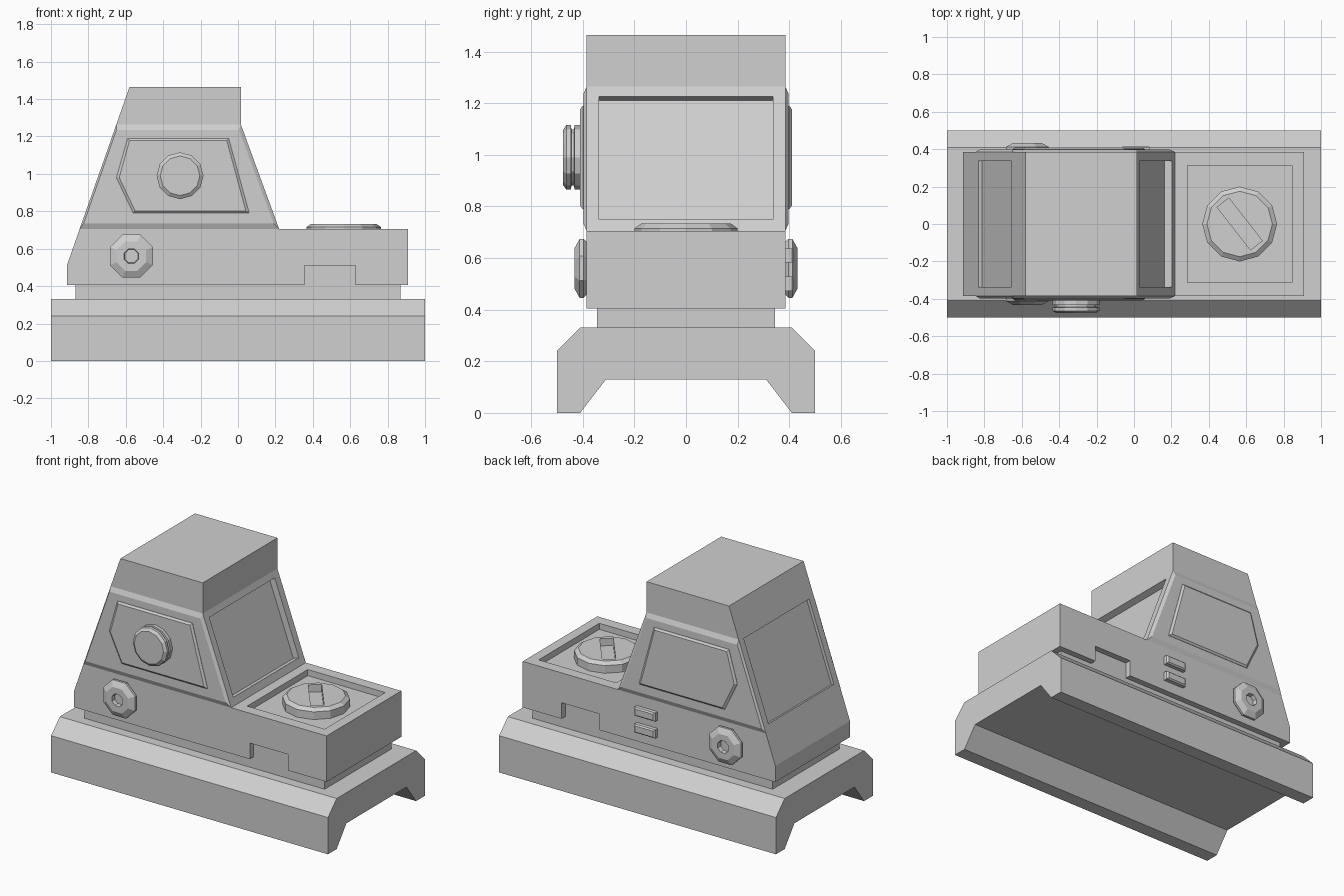
import bpy, bmesh, math
from mathutils import Vector, Matrix

cube = bpy.data.objects.get("Cube")
if cube:
    bpy.data.objects.remove(cube, do_unlink=True)

GREY = (0.63, 0.63, 0.63, 1)
mat = bpy.data.materials.new("plain grey")
mat.use_nodes = True
mat.diffuse_color = GREY
mat.node_tree.nodes["Principled BSDF"].inputs["Base Color"].default_value = GREY


def finish(name, bm):
    bmesh.ops.recalc_face_normals(bm, faces=bm.faces)
    mesh = bpy.data.meshes.new(name)
    bm.to_mesh(mesh)
    bm.free()
    mesh.materials.append(mat)
    obj = bpy.data.objects.new(name, mesh)
    bpy.context.collection.objects.link(obj)
    return obj


def loft(name, rings):
    """Skin a list of equal-length point rings and cap both ends."""
    bm = bmesh.new()
    rows = [[bm.verts.new(p) for p in ring] for ring in rings]
    n = len(rows[0])
    for a, b in zip(rows, rows[1:]):
        for i in range(n):
            j = (i + 1) % n
            bm.faces.new((a[i], a[j], b[j], b[i]))
    bm.faces.new(rows[0])
    bm.faces.new(rows[-1])
    return finish(name, bm)


def at_y(points, y):
    return [(x, y, z) for x, z in points]


def box(name, center, size, tilt=0.0):
    bm = bmesh.new()
    m = (Matrix.Translation(center) @ Matrix.Rotation(tilt, 4, 'Y')
         @ Matrix.Diagonal((*size, 1)))
    bmesh.ops.create_cube(bm, size=1, matrix=m)
    return finish(name, bm)


def turned(name, center, axis, profile, sides):
    """Faceted turned part; profile holds (radius, distance along axis)."""
    axis = Vector(axis)
    u = axis.orthogonal().normalized()
    v = axis.cross(u)
    rings = []
    for r, h in profile:
        ring = []
        for i in range(sides):
            a = 2 * math.pi * (i + 0.5) / sides
            ring.append(Vector(center) + axis * h
                        + (u * math.cos(a) + v * math.sin(a)) * r)
        rings.append(ring)
    return loft(name, rings)


def cut(obj, cutter):
    cutter.hide_render = True
    mod = obj.modifiers.new("cut", 'BOOLEAN')
    mod.operation = 'DIFFERENCE'
    mod.solver = 'EXACT'
    mod.object = cutter
    bpy.context.view_layer.update()
    with bpy.context.temp_override(object=obj, active_object=obj):
        bpy.ops.object.modifier_apply(modifier=mod.name)
    bpy.data.objects.remove(cutter, do_unlink=True)


# Mounting rail with a channel underneath
half = [(0.5, 0), (0.5, 0.24), (0.41, 0.33)]
channel = [(-0.41, 0), (-0.31, 0.13), (0.31, 0.13), (0.41, 0)]
section = half + [(-y, z) for y, z in reversed(half)] + channel
loft("mounting_rail", [[(x, y, z) for y, z in section] for x in (-1, 1)])

# Neck between rail and housing
box("neck", (0, 0, 0.37), (1.735, 0.69, 0.09))

# Housing with tower and deck
outline = [(-0.915, 0.405), (0.91, 0.405), (0.91, 0.705), (0.22, 0.705),
           (0.015, 1.265), (0.015, 1.465), (-0.58, 1.465), (-0.915, 0.51)]
housing = loft("housing", [at_y(outline, y) for y in (-0.385, 0.385)])

# Recessed windows on both tower slopes
cut(housing, box("front_window_cutter", (0.117, 0, 0.988),
                 (0.086, 0.675, 0.506), -math.atan2(0.205, 0.56)))
cut(housing, box("rear_window_cutter", (-0.743, 0, 1.0),
                 (0.04, 0.675, 0.54), math.atan2(0.335, 0.955)))

# Deck tray and the lower side notches
cut(housing, box("tray_cutter", (0.565, 0, 0.715), (0.56, 0.625, 0.1)))
for s in (-1, 1):
    cut(housing, box("notch_cutter", (0.492, s * 0.395, 0.45),
                     (0.275, 0.1, 0.12)))

# Side details, the same on both sides
cheek = [(-0.847, 0.705), (0.22, 0.705), (0.015, 1.265), (-0.65, 1.265)]
cheek_in = [(-0.825, 0.735), (0.19, 0.735), (0.005, 1.235), (-0.65, 1.235)]
panel = [(-0.56, 0.79), (0.06, 0.79), (-0.05, 1.19), (-0.59, 1.19),
         (-0.65, 0.98)]
panel_in = [(-0.55, 0.802), (0.042, 0.802), (-0.06, 1.178), (-0.58, 1.178),
            (-0.635, 0.98)]
bolt = [(0.11, 0), (0.124, 0.012), (0.124, 0.027), (0.085, 0.047),
        (0.042, 0.047), (0.038, 0.02)]
for s, side in ((-1, "right"), (1, "left")):
    loft(side + "_cheek", [at_y(cheek, s * 0.38), at_y(cheek, s * 0.385),
                           at_y(cheek_in, s * 0.398)])
    loft(side + "_panel", [at_y(panel, s * 0.39), at_y(panel, s * 0.4),
                           at_y(panel_in, s * 0.41)])
    turned(side + "_bolt", (-0.57, s * 0.385, 0.56), (0, s, 0), bolt, 8)

# Grooved knob on the front panel
turned("side_knob", (-0.31, -0.4, 0.99), (0, -1, 0),
       [(0.125, 0), (0.125, 0.032), (0.108, 0.034), (0.108, 0.044),
        (0.125, 0.046), (0.125, 0.064), (0.106, 0.077)], 12)

# Two buttons on the back side
for z, name in ((0.61, "upper_button"), (0.5, "lower_button")):
    rings = []
    for w, h, y in ((0.075, 0.028, 0.38), (0.075, 0.028, 0.41),
                    (0.065, 0.02, 0.418)):
        rings.append([(0.01 + a * w, y, z + b * h)
                      for a, b in ((-1, -1), (1, -1), (1, 1), (-1, 1))])
    loft(name, rings)

# Slotted cap in the deck tray
cap = turned("battery_cap", (0.565, 0, 0.66), (0, 0, 1),
             [(0.2, 0), (0.2, 0.055), (0.175, 0.073)], 12)
slot = box("slot_cutter", (0, 0, 0.73), (0.29, 0.08, 0.09))
slot.data.transform(Matrix.Translation((0.565, 0, 0))
                    @ Matrix.Rotation(math.radians(-52), 4, 'Z'))
cut(cap, slot)
